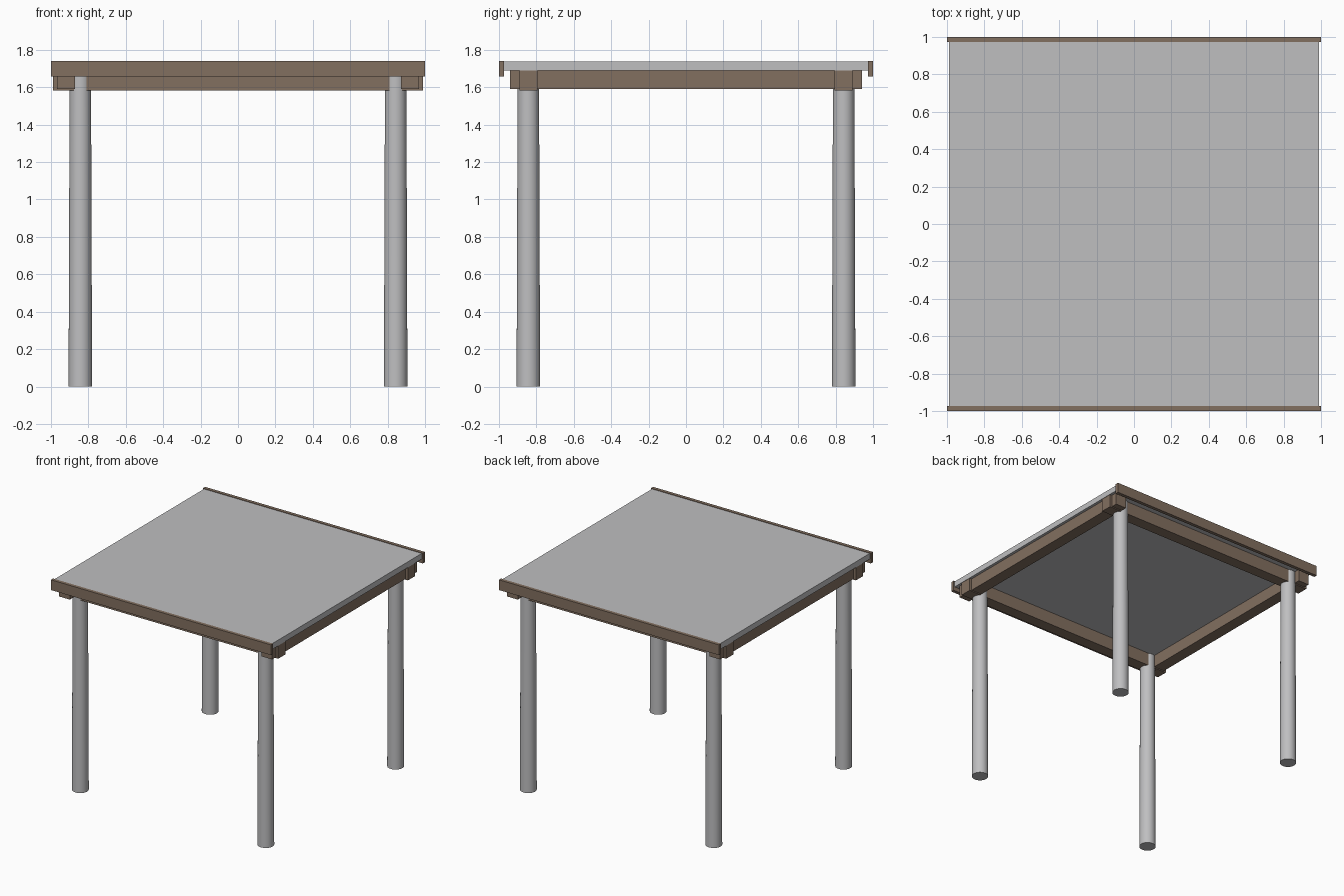
import bpy
import math

if "Cube" in bpy.data.objects:
    bpy.data.objects.remove(bpy.data.objects["Cube"])


def material(name, rgb):
    m = bpy.data.materials.new(name)
    m.diffuse_color = (*rgb, 1.0)
    m.use_nodes = True
    m.node_tree.nodes["Principled BSDF"].inputs["Base Color"].default_value = m.diffuse_color
    return m


brown = material("brown timber", (0.225, 0.160, 0.117))
grey = material("light grey", (0.52, 0.52, 0.53))


def box(name, x, y, z, mat):
    """Box from (min, max) ranges on each axis."""
    c = [(a + b) / 2 for a, b in (x, y, z)]
    bpy.ops.mesh.primitive_cube_add(size=1, location=c)
    ob = bpy.context.object
    ob.scale = [b - a for a, b in (x, y, z)]
    bpy.ops.object.transform_apply(location=False, rotation=False, scale=True)
    ob.name = name
    ob.data.materials.append(mat)
    return ob


def span(s, a, b):
    return tuple(sorted((s * a, s * b)))


# Flat roof slab
box("roof_panel", (-0.99, 0.99), (-0.972, 0.972), (1.69, 1.737), grey)

for s, end, side in ((-1, "front", "left"), (1, "back", "right")):
    # Fascia boards closing the front and back roof edges
    box(end + "_fascia", (-1, 1), span(s, 0.972, 1.0), (1.657, 1.741), brown)
    # Cross beams running left to right
    box(end + "_beam", (-0.988, 0.988), span(s, 0.795, 0.89), (1.582, 1.689), brown)
    # Side beams running front to back
    box(side + "_beam", span(s, 0.871, 0.968), (-0.94, 0.94), (1.59, 1.69), brown)

# Four slightly tapered round posts
for sx, side in ((-1, "left"), (1, "right")):
    for sy, end in ((-1, "front"), (1, "back")):
        bpy.ops.mesh.primitive_cone_add(vertices=32, radius1=0.063, radius2=0.057,
                                        depth=1.688, location=(sx * 0.843, sy * 0.843, 0.844))
        post = bpy.context.object
        post.name = end + "_" + side + "_post"
        post.data.materials.append(grey)
        bpy.ops.object.shade_smooth_by_angle(angle=math.radians(40))
